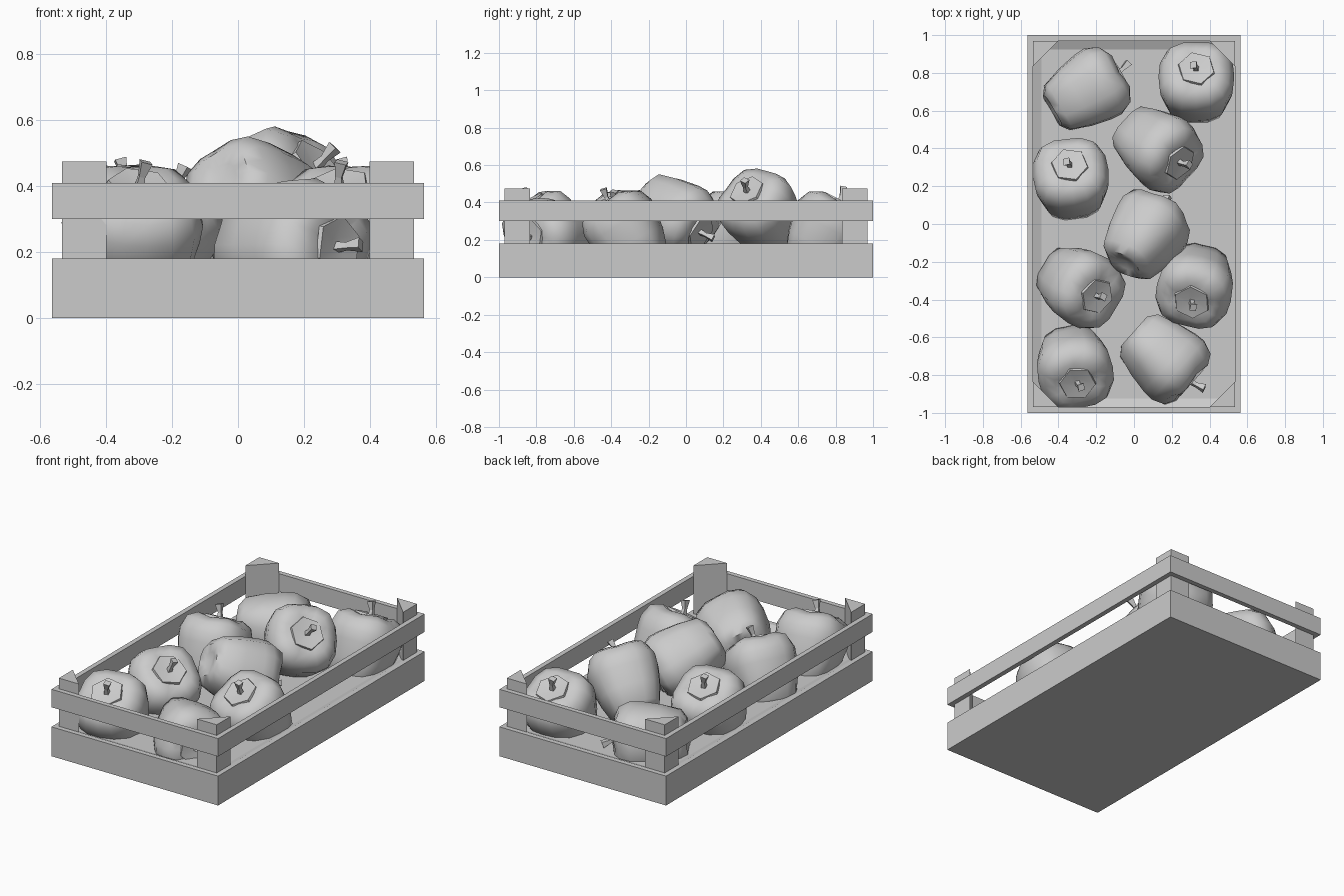
import bpy, bmesh, math
from mathutils import Vector, Matrix

cube = bpy.data.objects.get("Cube")
if cube:
    bpy.data.objects.remove(cube, do_unlink=True)

grey = bpy.data.materials.new("plain grey")
grey.use_nodes = True
COLOUR = (0.6, 0.6, 0.6, 1)
grey.diffuse_color = COLOUR
grey.node_tree.nodes["Principled BSDF"].inputs["Base Color"].default_value = COLOUR


def make_object(name, bm, matrix=None, smooth=None):
    bmesh.ops.recalc_face_normals(bm, faces=bm.faces)
    mesh = bpy.data.meshes.new(name)
    bm.to_mesh(mesh)
    bm.free()
    mesh.materials.append(grey)
    obj = bpy.data.objects.new(name, mesh)
    bpy.context.collection.objects.link(obj)
    if matrix:
        obj.matrix_world = matrix
    if smooth:
        bpy.ops.object.select_all(action='DESELECT')
        obj.select_set(True)
        bpy.context.view_layer.objects.active = obj
        bpy.ops.object.shade_smooth_by_angle(angle=math.radians(smooth))
    return obj


def prism(name, outline, z0, z1):
    bm = bmesh.new()
    rings = [[bm.verts.new((x, y, z)) for x, y in outline] for z in (z0, z1)]
    closed_loft(bm, rings)
    return make_object(name, bm)


def rect(x0, x1, y0, y1):
    return [(x0, y0), (x1, y0), (x1, y1), (x0, y1)]


def ring_loft(bm, rings):
    """Join rings of equal vertex count with quads."""
    for a, b in zip(rings, rings[1:]):
        n = len(a)
        for i in range(n):
            bm.faces.new((a[i], a[(i + 1) % n], b[(i + 1) % n], b[i]))


def closed_loft(bm, rings):
    ring_loft(bm, rings)
    bm.faces.new(rings[0])
    bm.faces.new(rings[-1])


# Crate tray: a deep base with a shallow sloping recess
W, L, T = 0.565, 1.0, 0.03
WI, LI = W - T, L - T
bm = bmesh.new()
closed_loft(bm, [[bm.verts.new((x, y, z)) for x, y in rect(d - W, W - d, d - L, L - d)]
                 for d, z in ((0, 0), (0, 0.18), (T, 0.18), (0.075, 0.16))])
make_object("crate_tray", bm)

# Upper slats and triangular corner posts
for s, end, side in ((-1, "front", "right"), (1, "back", "left")):
    prism(f"upper_{end}_slat", rect(-W, W, s * LI, s * L), 0.30, 0.41)
    prism(f"upper_{side}_slat", rect(s * WI, s * W, -LI, LI), 0.30, 0.41)
LEG = 0.135
for sx, side in ((-1, "right"), (1, "left")):
    for sy, end in ((-1, "front"), (1, "back")):
        prism(f"{end}_{side}_post",
              [(sx * WI, sy * LI), (sx * (WI - LEG), sy * LI), (sx * WI, sy * (LI - LEG))],
              0.15, 0.475)

# Pepper profile: radius, height, lobe depth, from the base up
PROFILE = [(0.05, -0.19, 0.05), (0.1, -0.2, 0.08), (0.148, -0.165, 0.08),
           (0.183, -0.06, 0.05), (0.205, 0.05, 0.04), (0.209, 0.11, 0.04),
           (0.183, 0.175, 0.05), (0.125, 0.205, 0.06), (0.06, 0.195, 0.03)]
SIDES, LOBES = 16, 4


def pepper_body(name, matrix):
    bm = bmesh.new()
    rings = []
    for r, z, depth in PROFILE:
        ring = []
        for i in range(SIDES):
            a = math.tau * i / SIDES
            wave = math.cos(LOBES * a)
            k = r * (1 + depth * wave)
            lift = 0.007 * wave if z > 0.15 else 0
            ring.append(bm.verts.new((k * math.cos(a), k * math.sin(a), z + lift)))
        rings.append(ring)
    ring_loft(bm, rings)
    for ring, z in ((rings[0], -0.175), (rings[-1], 0.185)):
        tip = bm.verts.new((0, 0, z))
        for i in range(SIDES):
            bm.faces.new((ring[i], ring[(i + 1) % SIDES], tip))
    make_object(name, bm, matrix, smooth=50)


def pepper_cap(name, matrix):
    # Six-sided leafy collar lying almost flush on the shoulder
    bm = bmesh.new()
    rings = []
    for r, z in ((0.1, 0.198), (0.096, 0.212), (0.03, 0.203)):
        rings.append([bm.verts.new((r * math.cos(math.tau * i / 6), r * math.sin(math.tau * i / 6), z))
                      for i in range(6)])
    ring_loft(bm, rings)
    bm.faces.new(rings[-1])
    make_object(name, bm, matrix, smooth=30)


def pepper_stalk(name, matrix):
    # Bent four-sided stalk that flares at the tip
    bm = bmesh.new()
    rings = []
    for x, z, r in ((0, 0.19, 0.02), (0.006, 0.235, 0.013), (0.022, 0.28, 0.024)):
        rings.append([bm.verts.new((x + r * math.cos(math.tau * i / 4), r * math.sin(math.tau * i / 4),
                                    z - 0.4 * r * math.cos(math.tau * i / 4))) for i in range(4)])
    closed_loft(bm, rings)
    make_object(name, bm, matrix)


# Peppers: centre, direction of the stalk, roll in degrees
PEPPERS = [
    ((0.33, 0.73, 0.225), (0, 0.45, 0.89), 45),
    ((-0.33, 0.22, 0.225), (-0.05, 0.45, 0.89), 45),
    ((-0.26, 0.70, 0.22), (0.86, 0.5, -0.1), -45),
    ((0.11, 0.41, 0.33), (0.62, -0.4, 0.62), 30),
    ((0.05, -0.07, 0.335), (0.5, 0.7, -0.45), 10),
    ((-0.30, -0.32, 0.225), (0.5, -0.3, 0.8), 45),
    ((0.33, -0.31, 0.225), (-0.12, -0.5, 0.85), 45),
    ((-0.32, -0.74, 0.225), (0.1, -0.5, 0.85), 45),
    ((0.15, -0.70, 0.215), (0.74, -0.66, 0), 20),
]
for i, (centre, axis, roll) in enumerate(PEPPERS, 1):
    turn = Vector(axis).to_track_quat('Z', 'Y').to_matrix().to_4x4()
    m = Matrix.Translation(centre) @ turn @ Matrix.Rotation(math.radians(roll), 4, 'Z')
    pepper_body(f"pepper_{i}_body", m)
    pepper_cap(f"pepper_{i}_cap", m)
    pepper_stalk(f"pepper_{i}_stalk", m)
